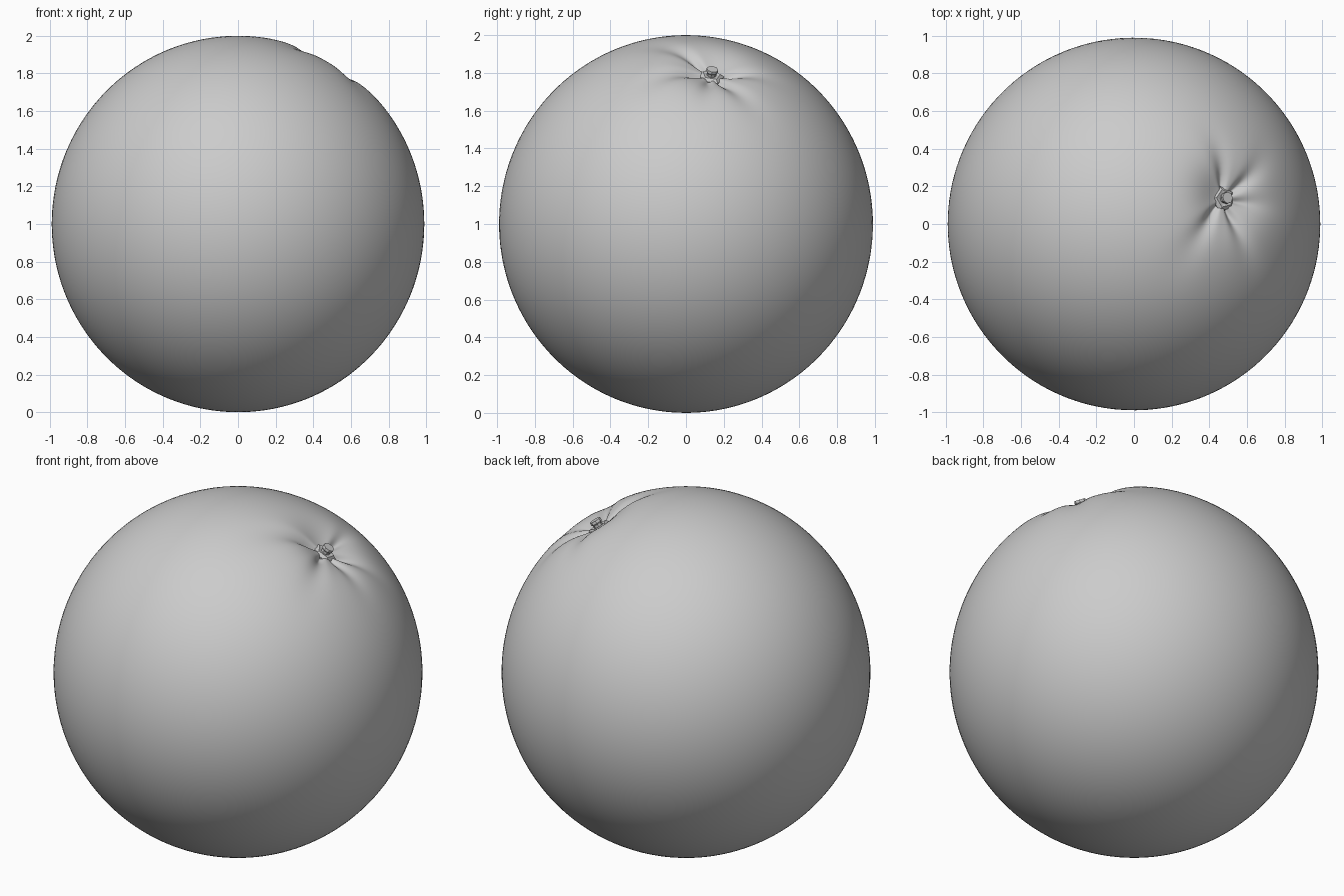
import bpy, bmesh, math
from mathutils import Vector, Matrix

if "Cube" in bpy.data.objects:
    bpy.data.objects.remove(bpy.data.objects["Cube"])

CENTRE = Vector((0, 0, 1))
AXIS = Vector((0.48, 0.135, 0.79)).normalized()      # direction of the stem
E1 = (Vector((1, 0, 0)) - AXIS * AXIS.x).normalized()
E2 = AXIS.cross(E1)
FRAME = Matrix((E1, E2, AXIS)).transposed()
# creases: angle around stem, depth, length
CREASES = [(95, .032, .26), (38, .034, .28), (-8, .022, .25),
           (-68, .034, .30), (228, .036, .32)]


def finish(bm, name, smooth):
    me = bpy.data.meshes.new(name)
    bmesh.ops.recalc_face_normals(bm, faces=bm.faces)
    bm.to_mesh(me)
    bm.free()
    for p in me.polygons:
        p.use_smooth = smooth
    ob = bpy.data.objects.new(name, me)
    bpy.context.collection.objects.link(ob)
    return ob


def radius(t, phi):
    r = 1 - 0.075 * math.exp(-(t / 0.17) ** 2)
    for deg, depth, length in CREASES:
        d = phi - math.radians(deg) - 0.3 * t
        d = math.atan2(math.sin(d), math.cos(d))
        along = min(1, t / 0.1) * math.exp(-(t / length) ** 2)
        r -= depth * along * math.exp(-(d / 0.22) ** 2)
    return r


# fruit body: sphere with its pole at the stem, dimpled and creased
bm = bmesh.new()
bmesh.ops.create_uvsphere(bm, u_segments=128, v_segments=110, radius=1)
for v in bm.verts:
    c = v.co.normalized()
    t = math.acos(max(-1, min(1, c.z)))
    p = FRAME @ (c * radius(t, math.atan2(c.y, c.x)))
    v.co = Vector((p.x * 0.99, p.y * 0.99, p.z)) + CENTRE
finish(bm, "fruit_body", True)


# stem parts: low-poly stacked rings around the stem axis
def lathe(name, rings, sides, star=0, shift=Vector((0, 0, 0))):
    bm = bmesh.new()
    loops = []
    for r, h in rings:
        loop = []
        for i in range(sides):
            a = 2 * math.pi * i / sides
            k = r * (1 + (star if i % 2 else -star))
            q = Vector((k * math.cos(a), k * math.sin(a), h)) + shift
            loop.append(bm.verts.new(FRAME @ q + CENTRE))
        loops.append(loop)
    for a, b in zip(loops, loops[1:]):
        for i in range(sides):
            j = (i + 1) % sides
            bm.faces.new((a[i], a[j], b[j], b[i]))
    bm.faces.new(loops[0])
    bm.faces.new(loops[-1])
    finish(bm, name, False)


lathe("calyx", [(.055, .89), (.064, .922), (.045, .936), (.028, .932)], 10, .1)
lathe("stem_stub", [(.024, .91), (.026, .945), (.033, .955), (.031, .97)], 8)
